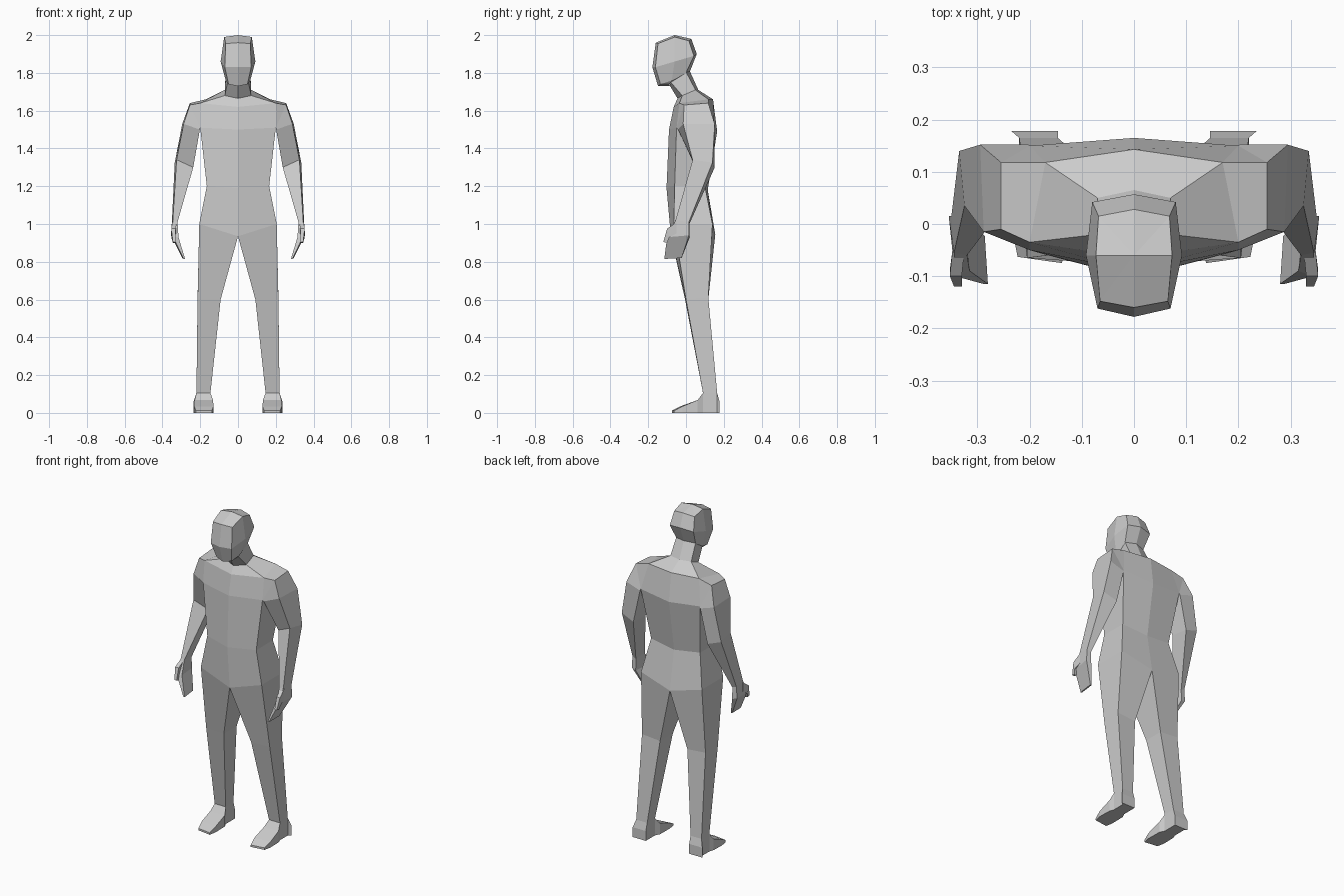
import bpy, bmesh


def loft(name, rings, closed=False, caps=False):
    """Skin a list of cross-sections and mirror the result across x = 0."""
    bm = bmesh.new()
    rows = [[bm.verts.new(p) for p in ring] for ring in rings]
    n = len(rows[0])
    for a, b in zip(rows, rows[1:]):
        for i in range(n if closed else n - 1):
            j = (i + 1) % n
            bm.faces.new((a[i], a[j], b[j], b[i]))
    if caps:
        bm.faces.new(rows[0])
        bm.faces.new(rows[-1])
    bmesh.ops.remove_doubles(bm, verts=bm.verts, dist=0.0005)
    bmesh.ops.recalc_face_normals(bm, faces=bm.faces)
    me = bpy.data.meshes.new(name)
    bm.to_mesh(me)
    bm.free()
    ob = bpy.data.objects.new(name, me)
    bpy.context.collection.objects.link(ob)
    mod = ob.modifiers.new("Mirror", "MIRROR")
    mod.use_clip = True
    return ob


# Torso and neck: front centre, front side, back side, back centre
loft("torso", [
    [(0, -.08, .935), (.205, -.065, 1.0), (.205, .14, 1.0), (0, .155, .945)],
    [(0, -.103, 1.19), (.165, -.06, 1.20), (.165, .10, 1.20), (0, .115, 1.18)],
    [(0, -.09, 1.50), (.20, -.05, 1.51), (.20, .15, 1.51), (0, .165, 1.49)],
    [(0, -.065, 1.62), (.20, -.035, 1.64), (.17, .118, 1.66), (0, .143, 1.66)],
    [(0, -.045, 1.665), (.07, -.02, 1.68), (.07, .05, 1.71), (0, .065, 1.71)],
    [(0, -.087, 1.735), (.055, -.08, 1.75), (.065, .0, 1.805), (0, .02, 1.81)],
])

# Head: front centre, front corner, side, back corner, back centre
crown = (0, -.06, 2.0)
temple = (.073, -.06, 1.99)
loft("head", [
    [(0, -.087, 1.73), (.048, -.087, 1.74), (.058, -.08, 1.75), (.065, 0, 1.80), (0, .02, 1.805)],
    [(0, -.148, 1.73), (.05, -.135, 1.74), (.065, -.075, 1.76), (.065, 0, 1.80), (0, .02, 1.805)],
    [(0, -.178, 1.83), (.07, -.162, 1.83), (.092, -.06, 1.86), (.08, .042, 1.89), (0, .057, 1.90)],
    [(0, -.16, 1.96), (.065, -.148, 1.955), temple, (.068, .015, 1.97), (0, .028, 1.98)],
    [crown, crown, temple, crown, crown],
])

# Arms: inner front, outer front, outer back, inner back, down to fingertips
loft("arms", [
    [(.20, -.05, 1.51), (.20, -.035, 1.64), (.17, .118, 1.66), (.20, .15, 1.51)],
    [(.20, -.05, 1.51), (.255, -.01, 1.63), (.255, .118, 1.64), (.20, .15, 1.51)],
    [(.202, -.042, 1.50), (.288, -.015, 1.53), (.295, .152, 1.53), (.203, .153, 1.50)],
    [(.237, .05, 1.30), (.325, .035, 1.34), (.335, .14, 1.325), (.25, .15, 1.295)],
    [(.32, -.06, 1.01), (.345, -.055, 1.02), (.35, .015, 1.01), (.325, .018, 1.0)],
    [(.315, -.09, .93), (.343, -.10, .93), (.355, .015, .94), (.325, .02, .93)],
    [(.28, -.115, .815), (.288, -.115, .815), (.295, -.023, .82), (.286, -.023, .82)],
], closed=True, caps=True)

# Thumbs
loft("thumbs", [
    [(x0, y, z) for x0, y, z in ((.325, -.05, 1.01), (.348, -.05, 1.01), (.348, -.05, .95), (.325, -.05, .95))],
    [(.33, -.10, .975), (.353, -.10, .975), (.353, -.088, .93), (.33, -.088, .93)],
    [(.33, -.12, .905), (.345, -.12, .905), (.345, -.10, .90), (.33, -.10, .90)],
], closed=True, caps=True)

# Legs: inner front, outer front, outer back, inner back
loft("legs", [
    [(0, -.08, .935), (.205, -.065, 1.0), (.205, .14, 1.0), (0, .155, .945)],
    [(.092, -.005, .60), (.214, 0, .60), (.214, .118, .61), (.092, .118, .60)],
    [(.146, .09, .105), (.22, .09, .105), (.22, .165, .105), (.146, .165, .105)],
], closed=True)

# Feet, from heel to toe: (y, inner x, outer x, top z)
feet = [(.178, .146, .235, .06), (.165, .146, .22, .105), (.09, .146, .22, .105),
        (.062, .132, .23, .068), (-.03, .13, .232, .035), (-.075, .138, .223, .012)]
loft("feet", [[(a, y, 0), (b, y + (.012 if y < 0 else 0), 0),
               (b, y + (.012 if y < 0 else 0), t), (a, y, t)] for y, a, b, t in feet],
     closed=True, caps=True)
